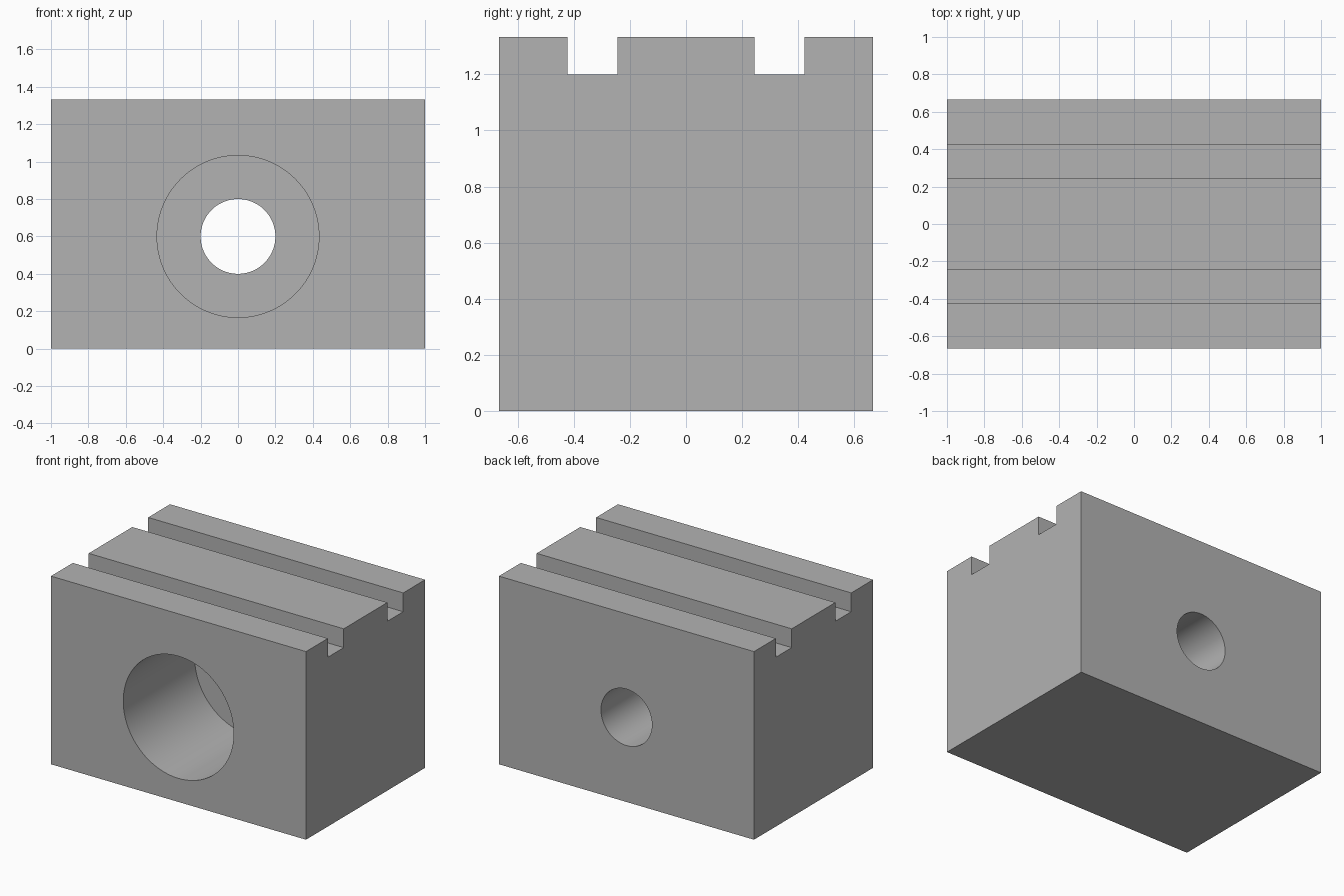
import bpy
import bmesh
from math import cos, sin, pi, radians

WIDTH, DEPTH, HEIGHT = 2.0, 4 / 3, 4 / 3
GROOVE_IN, GROOVE_OUT, GROOVE_FLOOR = 0.244, 0.422, 1.2
BORE_Z, BORE_R, HOLE_R, BORE_DEPTH = 0.6, 0.433, 0.2, 0.8
SEGMENTS = 96

cube = bpy.data.objects.get("Cube")
if cube:
    bpy.data.objects.remove(cube, do_unlink=True)


def make_object(name, bm):
    bmesh.ops.recalc_face_normals(bm, faces=bm.faces)
    mesh = bpy.data.meshes.new(name)
    bm.to_mesh(mesh)
    bm.free()
    obj = bpy.data.objects.new(name, mesh)
    bpy.context.collection.objects.link(obj)
    return obj


# Grey metal
grey = bpy.data.materials.new("machined grey")
grey.use_nodes = True
colour = (0.45, 0.45, 0.45, 1)
grey.diffuse_color = colour
grey.node_tree.nodes["Principled BSDF"].inputs["Base Color"].default_value = colour

# Block: mirrored side profile with two top grooves, extruded along x
half = [(DEPTH / 2, 0), (DEPTH / 2, HEIGHT), (GROOVE_OUT, HEIGHT),
        (GROOVE_OUT, GROOVE_FLOOR), (GROOVE_IN, GROOVE_FLOOR), (GROOVE_IN, HEIGHT)]
profile = half + [(-y, z) for y, z in reversed(half)]
bm = bmesh.new()
side = bm.faces.new([bm.verts.new((-WIDTH / 2, y, z)) for y, z in profile])
extruded = bmesh.ops.extrude_face_region(bm, geom=[side], use_keep_orig=True)
bmesh.ops.translate(bm, vec=(WIDTH, 0, 0),
                    verts=[v for v in extruded["geom"] if isinstance(v, bmesh.types.BMVert)])
block = make_object("grooved_block", bm)
block.data.materials.append(grey)

# Stepped bore cutter: wide from the front, narrow through to the back
shoulder = -DEPTH / 2 + BORE_DEPTH
bm = bmesh.new()
rings = []
for y, r in [(-1, BORE_R), (shoulder, BORE_R), (shoulder, HOLE_R), (1, HOLE_R)]:
    angles = [2 * pi * i / SEGMENTS for i in range(SEGMENTS)]
    rings.append([bm.verts.new((r * cos(a), y, BORE_Z + r * sin(a))) for a in angles])
for a, b in zip(rings, rings[1:]):
    for i in range(SEGMENTS):
        j = (i + 1) % SEGMENTS
        bm.faces.new((a[i], a[j], b[j], b[i]))
bm.faces.new(rings[0])
bm.faces.new(rings[-1])
cutter = make_object("bore_cutter", bm)
cutter.data.materials.append(grey)
cutter.hide_render = True

# Cut the bore, then discard the cutter
cut = block.modifiers.new("stepped bore", 'BOOLEAN')
cut.operation = 'DIFFERENCE'
cut.solver = 'EXACT'
cut.object = cutter
bpy.ops.object.select_all(action='DESELECT')
block.select_set(True)
bpy.context.view_layer.objects.active = block
bpy.ops.object.modifier_apply(modifier=cut.name)
bpy.data.objects.remove(cutter, do_unlink=True)

# Smooth bore walls, sharp corners
bpy.ops.object.shade_smooth_by_angle(angle=radians(30))
